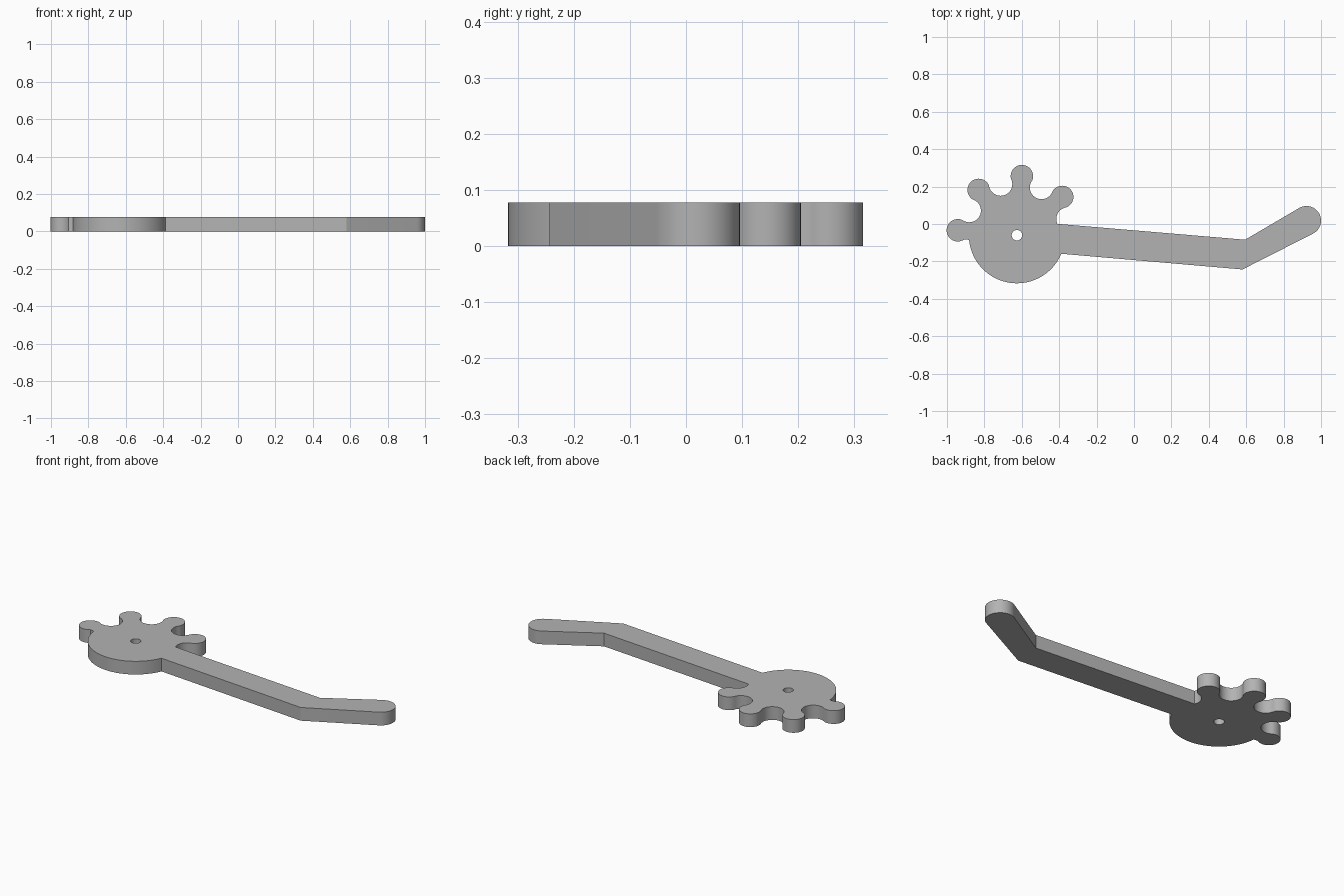
import bpy, bmesh
from math import sin, cos, radians
from mathutils import Vector, Matrix

cube = bpy.data.objects.get("Cube")
if cube:
    bpy.data.objects.remove(cube, do_unlink=True)

HEIGHT = 0.078
TILT = -4.8                       # the arm leans slightly off the x axis
HUB = Vector((-0.626, -0.06))
TOOTH_DIST, TOOTH_R = 0.317, 0.06
GAP_DIST, GAP_R = 0.287, 0.0625
DISC_R = 0.257


def polar(center, radius, angle):
    a = radians(angle)
    return center + Vector((cos(a), sin(a))) * radius


def arc(center, radius, start, end, steps=20):
    return [polar(center, radius, start + (end - start) * i / steps)
            for i in range(steps + 1)]


# Bent arm with a rounded end
outline = [Vector((0.58, -0.243))]
outline += arc(Vector((0.922, 0.018)), 0.078, -63, 121, 28)
outline.append(Vector((0.594, -0.084)))

# Four round teeth, each preceded by a round gap
for k in range(4):
    tooth = 45 * (k + 1) + TILT
    gap = tooth - 22.5
    gap_start = 187.5 if k == 0 else 272.8
    outline += arc(polar(HUB, GAP_DIST, gap), GAP_R, gap + gap_start, gap + 87.2)
    tooth_end = 130 if k == 3 else 115.3
    outline += arc(polar(HUB, TOOTH_DIST, tooth), TOOTH_R,
                   tooth - 115.3, tooth + tooth_end, 28)[1:]

# Plain round side of the hub, back to the arm
outline += arc(HUB, DISC_R, 190.3 + TILT, 342.1 + TILT, 48)

# Pivot hole
hole = arc(HUB, 0.028, 0, 360, 32)[:-1]

# Fill the flat profile and extrude it
bm = bmesh.new()
edges = []
for loop in (outline, hole):
    verts = [bm.verts.new((p.x, p.y, 0)) for p in loop]
    edges += [bm.edges.new((v, verts[i - 1])) for i, v in enumerate(verts)]
bmesh.ops.remove_doubles(bm, verts=bm.verts, dist=0.0005)
bmesh.ops.triangle_fill(bm, edges=bm.edges[:], use_beauty=True)
ext = bmesh.ops.extrude_face_region(bm, geom=bm.faces[:], use_keep_orig=True)
top = [g for g in ext["geom"] if isinstance(g, bmesh.types.BMVert)]
bmesh.ops.translate(bm, verts=top, vec=(0, 0, HEIGHT))
bmesh.ops.recalc_face_normals(bm, faces=bm.faces)

mesh = bpy.data.meshes.new("toothed_lever")
bm.to_mesh(mesh)
bm.free()
lever = bpy.data.objects.new("toothed_lever", mesh)
bpy.context.collection.objects.link(lever)

# Grey finish
grey = bpy.data.materials.new("grey")
grey.use_nodes = True
color = (0.45, 0.45, 0.45, 1)
grey.diffuse_color = color
grey.node_tree.nodes["Principled BSDF"].inputs["Base Color"].default_value = color
mesh.materials.append(grey)

bpy.ops.object.select_all(action="DESELECT")
lever.select_set(True)
bpy.context.view_layer.objects.active = lever
bpy.ops.object.shade_smooth_by_angle(angle=radians(25))
